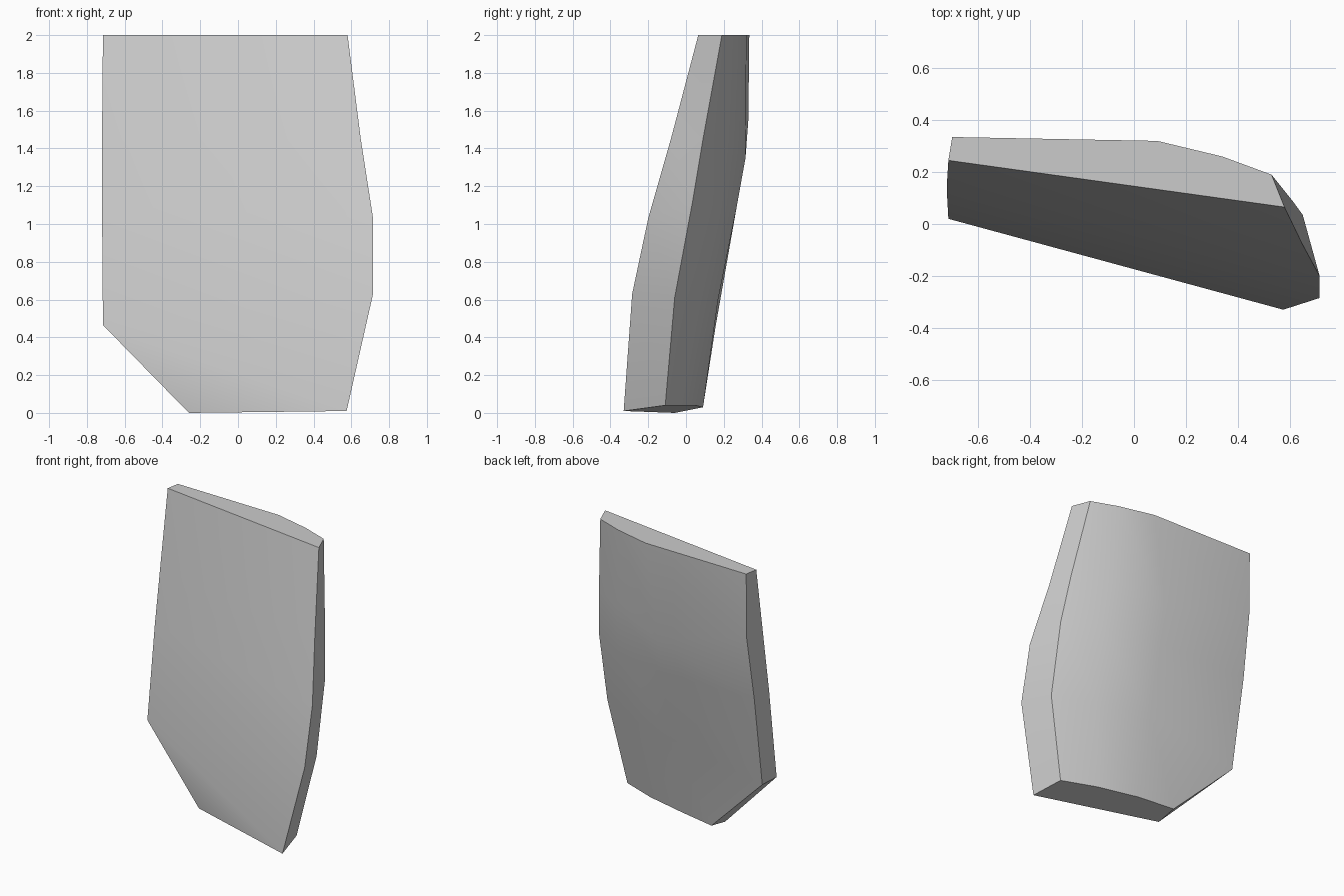
import bpy
import bmesh

# Remove only the default object
default_cube = bpy.data.objects.get("Cube")
if default_cube is not None:
    bpy.data.objects.remove(default_cube, do_unlink=True)


def make_material(name, colour):
    """Create one flat material."""
    material = bpy.data.materials.new(name)
    material.use_nodes = True
    material.diffuse_color = colour
    shader = material.node_tree.nodes["Principled BSDF"]
    shader.inputs["Base Color"].default_value = colour
    shader.inputs["Roughness"].default_value = 0.8
    return material


# Vertical edge lines of the curved slab, each listed from top to bottom
front_right = [(.58, .065, 2), (.65, -.08, 1.45), (.715, -.2, 1.03),
               (.715, -.285, .63), (.575, -.33, .01)]
back_right = [(.53, .19, 2), (.61, .09, 1.45), (.65, .035, 1.12),
              (.65, -.06, .61), (.53, -.11, .04)]
back_outer = [(.34, .26, 2), (.38, .22, 1.45), (.41, .17, 1.1),
              (.38, .07, .6), (.29, -.02, .04)]
back_middle = [(.09, .32, 2), (0, .315, 1.35), (0, .27, 1.1),
               (0, .17, .6), (0, .05, .04)]
back_left = [(-.7, .335, 2), (-.7, .33, 1.55), (-.71, .26, 1.1),
             (-.7, .157, .46), (-.26, .09, .03)]
front_left = [(-.715, .245, 2), (-.72, .165, 1.45), (-.72, .11, 1.1),
              (-.715, .02, .465), (-.26, -.06, 0)]
edge_lines = [front_right, back_right, back_outer, back_middle, back_left, front_left]


def build_slab(name, lines, material):
    """Skin neighbouring edge lines into a closed loft with flat end caps."""
    bm = bmesh.new()
    columns = [[bm.verts.new(point) for point in line] for line in lines]
    for index, column in enumerate(columns):
        following = columns[(index + 1) % len(columns)]
        is_front = following is columns[0]
        for row in range(len(column) - 1):
            upper_a, lower_a = column[row], column[row + 1]
            upper_b, lower_b = following[row], following[row + 1]
            if is_front:
                # The front folds along diagonals falling to its outer edge
                bm.faces.new((upper_a, lower_a, lower_b))
                bm.faces.new((upper_a, lower_b, upper_b))
            else:
                bm.faces.new((upper_a, lower_a, lower_b, upper_b))
    # Top and bottom caps
    bm.faces.new([column[0] for column in columns])
    bm.faces.new([column[-1] for column in columns])
    bmesh.ops.recalc_face_normals(bm, faces=bm.faces[:])

    mesh = bpy.data.meshes.new(name)
    bm.to_mesh(mesh)
    bm.free()
    mesh.materials.append(material)
    slab = bpy.data.objects.new(name, mesh)
    bpy.context.scene.collection.objects.link(slab)
    return slab


stone_grey = make_material("stone grey", (.6, .6, .6, 1))
slab = build_slab("curved_slab", edge_lines, stone_grey)

# Soft curved faces with crisp rims
bpy.ops.object.select_all(action="DESELECT")
slab.select_set(True)
bpy.context.view_layer.objects.active = slab
bpy.ops.object.shade_smooth_by_angle()
